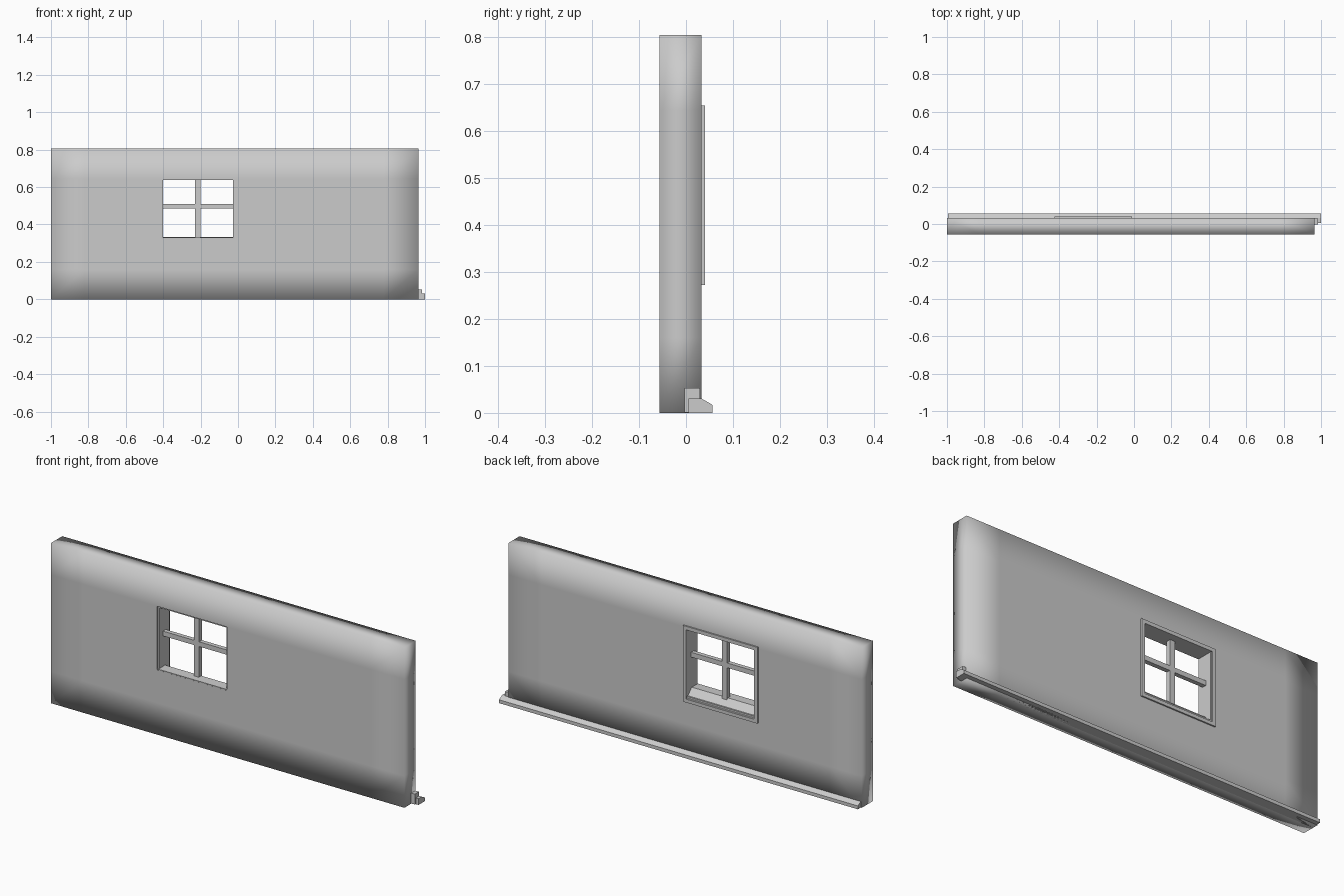
import bpy
import bmesh

old = bpy.data.objects.get("Cube")
if old:
    bpy.data.objects.remove(old, do_unlink=True)

# Single plain grey
GREY = (0.6, 0.6, 0.6, 1.0)
plaster = bpy.data.materials.new("plain_grey")
plaster.use_nodes = True
plaster.diffuse_color = GREY
plaster.node_tree.nodes["Principled BSDF"].inputs["Base Color"].default_value = GREY

# Shared measurements
FRONT, BACK, TOP = -0.057, 0.033, 0.805
LEFT_X, RIGHT_X = -0.41, -0.02
SILL, HEAD = 0.325, 0.645


def finish(name, bm, angle=None):
    """Turn a bmesh into a named object; smooth by angle, or everywhere."""
    bmesh.ops.recalc_face_normals(bm, faces=bm.faces)
    mesh = bpy.data.meshes.new(name)
    bm.to_mesh(mesh)
    bm.free()
    mesh.materials.append(plaster)
    obj = bpy.data.objects.new(name, mesh)
    bpy.context.collection.objects.link(obj)
    bpy.ops.object.select_all(action="DESELECT")
    obj.select_set(True)
    bpy.context.view_layer.objects.active = obj
    if angle is None:
        mesh.polygons.foreach_set("use_smooth", [True] * len(mesh.polygons))
    else:
        bpy.ops.object.shade_smooth_by_angle(angle=angle)
    return obj


def extrude(bm, axis, distance):
    """Pull every face along one axis to make a closed solid."""
    offset = [0, 0, 0]
    offset[axis] = distance
    out = bmesh.ops.extrude_face_region(bm, geom=bm.faces[:], use_keep_orig=True)
    moved = [g for g in out["geom"] if isinstance(g, bmesh.types.BMVert)]
    bmesh.ops.translate(bm, vec=offset, verts=moved)
    return moved


def prism(name, profile, x0, x1):
    """Extrude a (y, z) profile along x."""
    bm = bmesh.new()
    bm.faces.new([bm.verts.new((x0, y, z)) for y, z in profile])
    extrude(bm, 0, x1 - x0)
    return finish(name, bm, 0.5)


def box(name, x0, x1, y0, y1, z0, z1):
    return prism(name, [(y0, z0), (y1, z0), (y1, z1), (y0, z1)], x0, x1)


def ring(name, outer, inner, y0, y1):
    """Rectangular frame; outer and inner are (x0, x1, z0, z1)."""
    bm = bmesh.new()
    loops = []
    for x0, x1, z0, z1 in (outer, inner):
        corners = [(x0, z0), (x1, z0), (x1, z1), (x0, z1)]
        loops.append([bm.verts.new((x, y0, z)) for x, z in corners])
    a, b = loops
    for i in range(4):
        j = (i + 1) % 4
        bm.faces.new((a[i], a[j], b[j], b[i]))
    extrude(bm, 1, y1 - y0)
    return finish(name, bm, 0.5)


# Wall: panelled slab with a window opening and softly shaded borders
xs = [-1, -0.82, LEFT_X, RIGHT_X, 0.78, 0.965]
zs = [0, 0.16, SILL, HEAD, TOP]
bm = bmesh.new()
grid = [[bm.verts.new((x, FRONT, z)) for z in zs] for x in xs]
for i in range(len(xs) - 1):
    for j in range(len(zs) - 1):
        if (i, j) != (2, 2):
            bm.faces.new((grid[i][j], grid[i + 1][j],
                          grid[i + 1][j + 1], grid[i][j + 1]))
back_verts = extrude(bm, 1, BACK - FRONT)
for v in back_verts:
    if abs(v.co.z - SILL) < 0.001:
        v.co.z = 0.285  # opening drops towards the back

# Keep the edges of the opening crisp
for e in bm.edges:
    if all(LEFT_X - 0.01 < v.co.x < RIGHT_X + 0.01
           and 0.28 < v.co.z < HEAD + 0.01 for v in e.verts):
        e.smooth = False
finish("wall", bm)

# Window: sloped sill, thin casing, back trim and crossed bars
prism("window_sill", [(-0.056, 0.33), (-0.005, 0.332), (0.035, 0.288),
                      (0.03, 0.275), (-0.05, 0.275)], LEFT_X, RIGHT_X)
ring("window_casing", (-0.415, -0.015, 0.28, 0.65),
     (-0.402, -0.028, 0.3, 0.637), -0.05, 0.032)
ring("window_back_trim", (-0.425, -0.01, 0.272, 0.655),
     (-0.406, -0.028, 0.289, 0.637), 0.03, 0.04)
box("window_bar_upright", -0.229, -0.201, -0.024, 0.002, 0.32, 0.645)
box("window_bar_cross", -0.41, -0.02, -0.022, 0.0, 0.485, 0.509)

# Skirting along the back: sloped moulding and the block behind it
prism("skirting_moulding", [(0.005, 0), (0.056, 0), (0.056, 0.017),
                            (0.05, 0.021), (0.032, 0.031), (0.005, 0.031)],
      -0.995, 1.0)
box("skirting_block", -0.98, 0.985, -0.003, 0.03, 0.001, 0.053)
